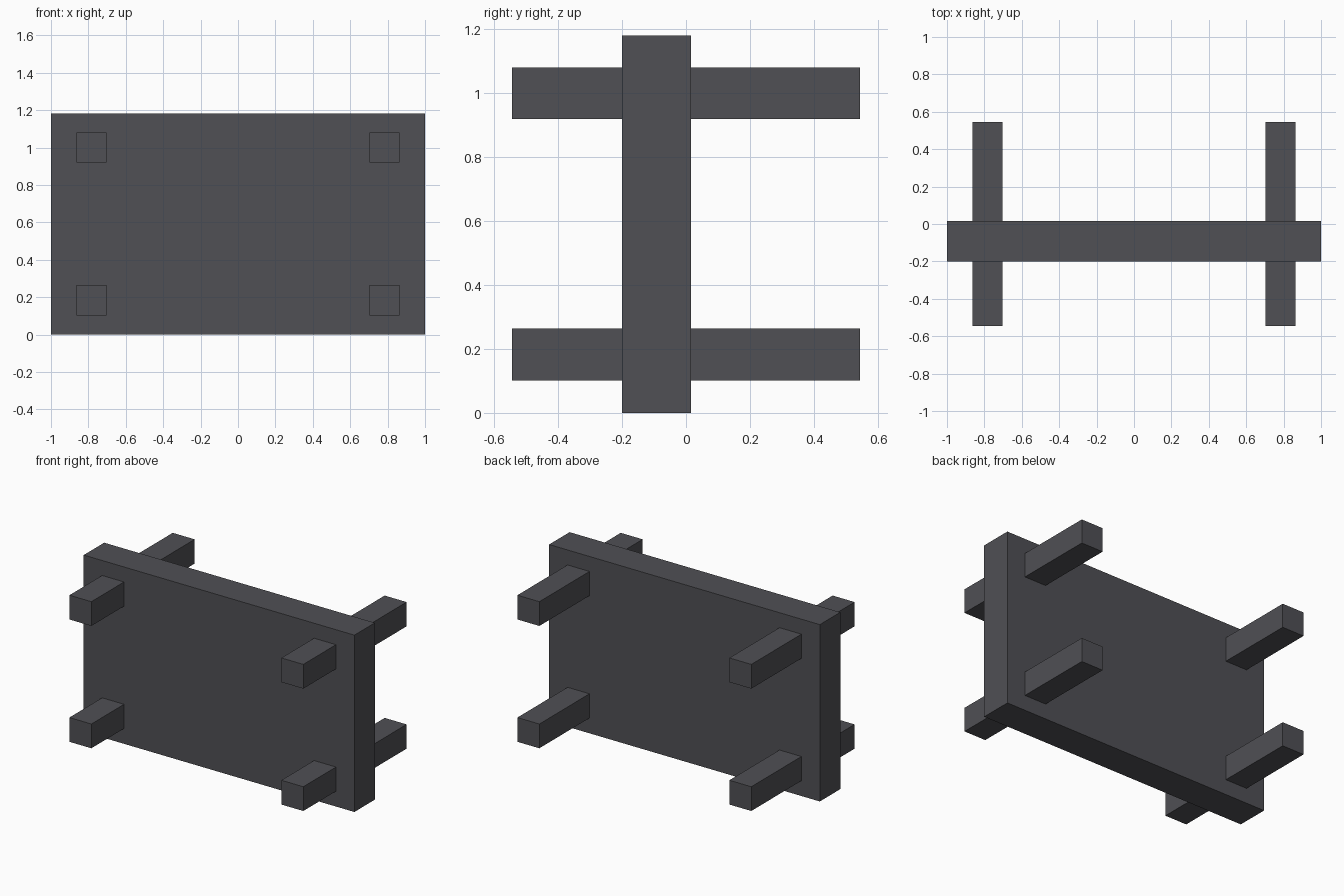
import bpy

if "Cube" in bpy.data.objects:
    bpy.data.objects.remove(bpy.data.objects["Cube"])

charcoal = bpy.data.materials.new("charcoal")
charcoal.diffuse_color = (0.08, 0.08, 0.09, 1)
charcoal.use_nodes = True
charcoal.node_tree.nodes["Principled BSDF"].inputs["Base Color"].default_value = charcoal.diffuse_color


def box(name, x, y, z):
    """Add a box from its (min, max) range on each axis."""
    ranges = (x, y, z)
    bpy.ops.mesh.primitive_cube_add(size=1, location=[(a + b) / 2 for a, b in ranges])
    obj = bpy.context.object
    obj.name = name
    obj.scale = [b - a for a, b in ranges]
    bpy.ops.object.transform_apply(location=False, rotation=False, scale=True)
    obj.data.materials.append(charcoal)
    return obj


# Upright slab
box("panel", (-1, 1), (-0.20, 0.016), (0, 1.181))

# Four square bars running through the slab near its corners
HALF = 0.081
for side, x in (("left", -0.783), ("right", 0.783)):
    for level, z in (("lower", 0.183), ("upper", 1.0)):
        box(f"{level}_{side}_bar", (x - HALF, x + HALF), (-0.545, 0.545), (z - HALF, z + HALF))
